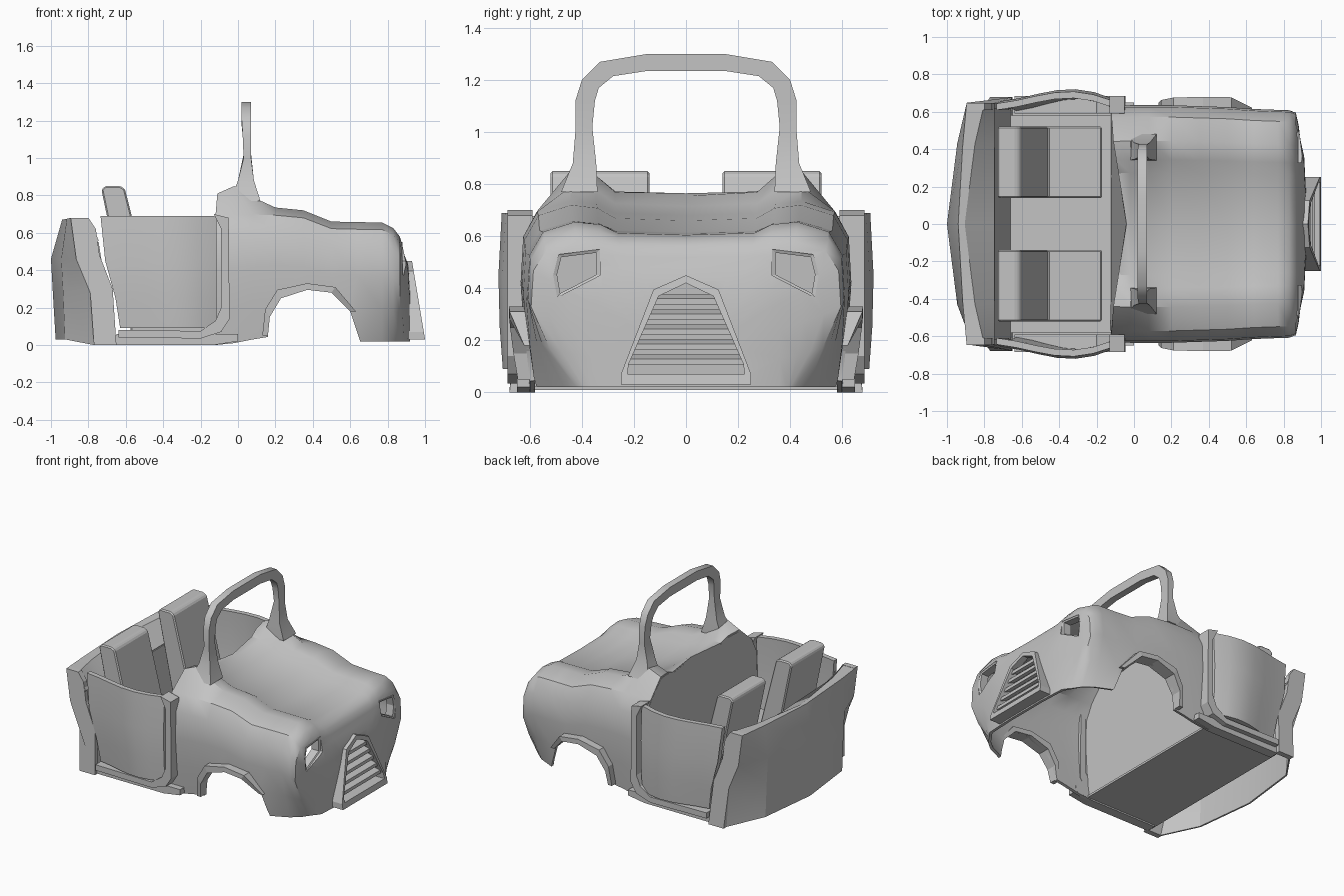
import bpy
import bmesh
from math import sin, pi, radians

cube = bpy.data.objects.get("Cube")
if cube:
    bpy.data.objects.remove(cube, do_unlink=True)

# One plain grey for the whole body
grey = bpy.data.materials.new("plain_grey")
grey.use_nodes = True
colour = (0.55, 0.55, 0.55, 1)
grey.diffuse_color = colour
grey.node_tree.nodes["Principled BSDF"].inputs["Base Color"].default_value = colour


def lerp(a, b, t):
    return a + (b - a) * t


def activate(obj):
    bpy.ops.object.select_all(action='DESELECT')
    obj.select_set(True)
    bpy.context.view_layer.objects.active = obj


def apply_modifier(obj, kind, **settings):
    mod = obj.modifiers.new(kind.lower(), kind)
    for key, value in settings.items():
        setattr(mod, key, value)
    activate(obj)
    bpy.ops.object.modifier_apply(modifier=mod.name)


def loft(name, rings, caps=(True, True), loop=False, ring_closed=True, mirror=False):
    """Skin a row of equal point rings; loop joins the last ring to the first."""
    bm = bmesh.new()
    rows = [[bm.verts.new(p) for p in ring] for ring in rings]
    pairs = list(zip(rows, rows[1:])) + ([(rows[-1], rows[0])] if loop else [])
    count = len(rows[0])
    for a, b in pairs:
        for i in range(count if ring_closed else count - 1):
            j = (i + 1) % count
            bm.faces.new((a[i], a[j], b[j], b[i]))
    if not loop:
        for row, cap in zip((rows[0], rows[-1]), caps):
            if cap:
                bm.faces.new(row)
    bmesh.ops.recalc_face_normals(bm, faces=bm.faces)
    mesh = bpy.data.meshes.new(name)
    bm.to_mesh(mesh)
    bm.free()
    mesh.materials.append(grey)
    obj = bpy.data.objects.new(name, mesh)
    bpy.context.collection.objects.link(obj)
    if mirror:
        apply_modifier(obj, 'MIRROR', use_axis=(False, True, False))
    return obj


def prism(name, outline, axis, start, end, mirror=False):
    """Extrude a side outline (x, z) along y, or a front outline (y, z) along x."""
    def place(p, d):
        return (d, p[0], p[1]) if axis == 'X' else (p[0], d, p[1])
    return loft(name, [[place(p, d) for p in outline] for d in (start, end)], mirror=mirror)


def both_sides(half):
    """Complete a front outline that ends on the centre line."""
    return half + [(-y, z) for y, z in reversed(half[:-1])]


def smooth(obj, angle=35):
    activate(obj)
    bpy.ops.object.shade_smooth_by_angle(angle=radians(angle))


def cut(obj, cutter):
    apply_modifier(obj, 'BOOLEAN', object=cutter, operation='DIFFERENCE', solver='EXACT')
    bpy.data.objects.remove(cutter, do_unlink=True)


# Bonnet cross-section: half width, foot half width, bottom, ridge height, centre height
def section(w, foot, bottom, ridge, centre):
    h = min(ridge, .74) - bottom
    return both_sides([
        (foot, bottom), (lerp(foot, w, .6), bottom + .27 * h), (w, bottom + .55 * h),
        (.985 * w, bottom + .8 * h), (.9 * w, bottom + .94 * h), (.7 * w, ridge),
        (.54 * w, lerp(ridge, centre, .2)), (.43 * w, lerp(ridge, centre, .85)),
        (0, centre)])


def cowl_edge(y):
    """The rear edge of the cowl curves forward at the centre."""
    return lerp(-.04, -.12, min(1, abs(y) / .5))


# Bonnet shell from the cowl to the nose
rear_section = section(.63, .6, .0, .81, .765)
stations = [
    (-.02, .635, .6, .01, .85, .755), (.08, .635, .6, .03, .79, .715),
    (.2, .635, .6, .05, .735, .68), (.35, .63, .6, .05, .72, .66), (.5, .625, .59, .03, .66, .615),
    (.64, .615, .58, .02, .657, .61), (.77, .61, .52, .02, .655, .605),
    (.83, .608, .47, .02, .625, .59), (.865, .595, .42, .02, .58, .56),
    (.88, .53, .4, .02, .53, .52), (.89, .45, .39, .02, .48, .48), (.91, .36, .36, .02, .42, .43),
    (.92, .16, .16, .02, .28, .28)]
bonnet_rings = [[(cowl_edge(y), y, z) for y, z in rear_section]]
bonnet_rings += [[(x, y, z) for y, z in section(*s)] for x, *s in stations]
bonnet = loft("bonnet", bonnet_rings, caps=(False, True), ring_closed=False)
apply_modifier(bonnet, 'SOLIDIFY', thickness=.02, offset=-1)

# Wheel arches: opening and raised lip that narrows towards its ends
arch_inner = [(.16, .05), (.17, .15), (.23, .25), (.37, .295), (.5, .28), (.6, .18)]
arch_outer = [(.13, .05), (.145, .19), (.21, .295), (.37, .33), (.52, .31), (.63, .18)]
cut(bonnet, prism("arch_cutter", [(.16, -.2)] + arch_inner + [(.66, .0), (.66, -.2)], 'Y', -1, 1))
lip_rings = []
for (ox, oz), (ix, iz) in zip(arch_outer, arch_inner):
    face = lerp(.64, .68, oz / .33) - (.04 if ox > .6 else 0)
    lip_rings.append([(ox, .585, oz), (ox, face, oz), (ix, face, iz), (ix, .585, iz)])
loft("wheel_arch_lip", lip_rings, mirror=True)

# Headlight openings with sunken rims
lamp = [(.33, .55), (.49, .53), (.51, .45), (.495, .365), (.33, .45)]
lamp_centre = (.42, .465)
for side in (1, -1):
    outer = [(side * y, z) for y, z in lamp]
    inner = [(side * lerp(lamp_centre[0], y, .84), lerp(lamp_centre[1], z, .84)) for y, z in lamp]
    cut(bonnet, prism("lamp_cutter", outer, 'X', .7, 1.1))
    rim = [(outer, .82), (outer, .88), (inner, .875), (inner, .82)]
    loft("headlight_rim", [[(x, y, z) for y, z in ring] for ring, x in rim], loop=True)

# Grille: sloping frame and slats in a hole through the nose
grille_outer = both_sides([(.25, .03), (.25, .07), (.125, .395), (0, .45)])
grille_inner = both_sides([(.225, .07), (.22, .11), (.105, .37), (0, .42)])
cut(bonnet, prism("grille_cutter", grille_inner, 'X', .7, 1.1))


def grille_front(z):
    return 1 - .07 * (z - .03) / .42


frame = [(grille_outer, True), (grille_inner, True), (grille_inner, False), (grille_outer, False)]
loft("grille_frame", [[(grille_front(z) if front else .89, y, z) for y, z in ring]
                      for ring, front in frame], loop=True)
for i in range(5):
    z = .11 + .058 * i
    half = lerp(.225, .11, (z - .1) / .27)
    x = grille_front(z) - .02
    slat = [(x - .05, z + .015), (x, z - .005), (x, z + .018), (x - .05, z + .035)]
    prism("grille_slat", slat, 'Y', -half, half)
smooth(bonnet)

# Firewall leaning from the floor up to the cowl edge
wall = section(.62, .59, .01, .795, .755)
loft("firewall", [[(lerp(-.125, cowl_edge(y), z / .76) + d, y, z) for y, z in wall]
                  for d in (0, .015)])

# Windscreen frame: outer y z, inner y z, back x, front x
screen = [
    (.15, 1.3, .15, 1.235, .02, .07), (.33, 1.27, .28, 1.215, .02, .07),
    (.4, 1.2, .335, 1.17, .02, .07), (.425, 1.12, .35, 1.12, .025, .07),
    (.425, 1.0, .36, 1.02, .03, .07), (.435, .88, .345, .88, .0, .085),
    (.48, .77, .34, .77, -.04, .12)]
half_screen = [[(b, oy, oz), (f, oy, oz), (f, iy, iz), (b, iy, iz)]
               for oy, oz, iy, iz, b, f in screen]
other_half = [[(x, -y, z) for x, y, z in ring] for ring in half_screen]
smooth(loft("windscreen_frame", other_half[::-1] + half_screen), 40)

# Bulging doors
door_rows = [(-.63, .09), (-.655, .25), (-.71, .45), (-.735, .69)]
door_rings = []
for step in range(7):
    u = step / 6
    skin = []
    for x, z in door_rows:
        y = .64 + .055 * sin(pi * u ** 1.4) + .015 * u + .017 * sin(pi * (z - .09) / .65)
        skin.append((lerp(x, -.115, u), y, z))
    door_rings.append(skin + [(x, y - .035, z) for x, y, z in reversed(skin)])
smooth(loft("door", door_rings, mirror=True))

# Door pillar running into the sill
prism("door_frame", [
    (-.13, .7), (-.05, .68), (-.045, .14), (-.09, .07), (-.2, .035), (-.64, .04),
    (-.64, .08), (-.2, .075), (-.12, .13), (-.09, .2), (-.09, .62)], 'Y', .59, .685, mirror=True)
prism("sill", [(-.66, 0), (-.13, 0), (.0, .02), (.0, .06), (-.65, .06)], 'Y', .58, .65, mirror=True)

# Floor and sloping bulkhead
prism("floor", [(-.66, .01), (-.1, .01), (-.1, .025), (-.66, .025)], 'Y', -.61, .61)
prism("bulkhead", [(-.66, .01), (-.745, .55), (-.76, .55), (-.675, .01)], 'Y', -.62, .62)

# Rear corner panels, sweeping forward to a spread foot
corner = [(-.77, 0), (-.79, .28), (-.865, .46), (-.895, .68), (-.8, .68), (-.76, .62),
          (-.74, .48), (-.67, .3), (-.65, 0)]
loft("rear_corner", [[(x, y + (.03 if z == 0 else 0), z) for x, z in corner]
                     for y in (.61, .648)], mirror=True)

# Tailgate, bowed towards the back, with a shelf down to the bulkhead
edge = [(-.77, 0), (-.79, .28), (-.865, .46), (-.895, .68), (-.8, .68)]
quarter = [(-.925, .03), (-.935, .28), (-.945, .46), (-.915, .675), (-.85, .67)]
middle = [(-.975, .03), (-.99, .28), (-1, .46), (-.94, .67), (-.905, .66)]
tail_rings = []
for y, profile in ((-.645, edge), (-.43, quarter), (0, middle), (.43, quarter), (.645, edge)):
    shelf = [(-.745, .56), (-.755, .545)]
    inside = [(x + .012, z) for x, z in reversed(profile[:3])]
    tail_rings.append([(x, y, z) for x, z in profile + shelf + inside])
smooth(loft("tailgate", tail_rings), 20)

# Two seats
seat = prism("seat", [
    (-.73, .83), (-.71, .85), (-.63, .85), (-.605, .835), (-.46, .27), (-.17, .25),
    (-.17, .015), (-.56, .015)], 'Y', .14, .52, mirror=True)
apply_modifier(seat, 'BEVEL', width=.008, segments=1, limit_method='ANGLE')
